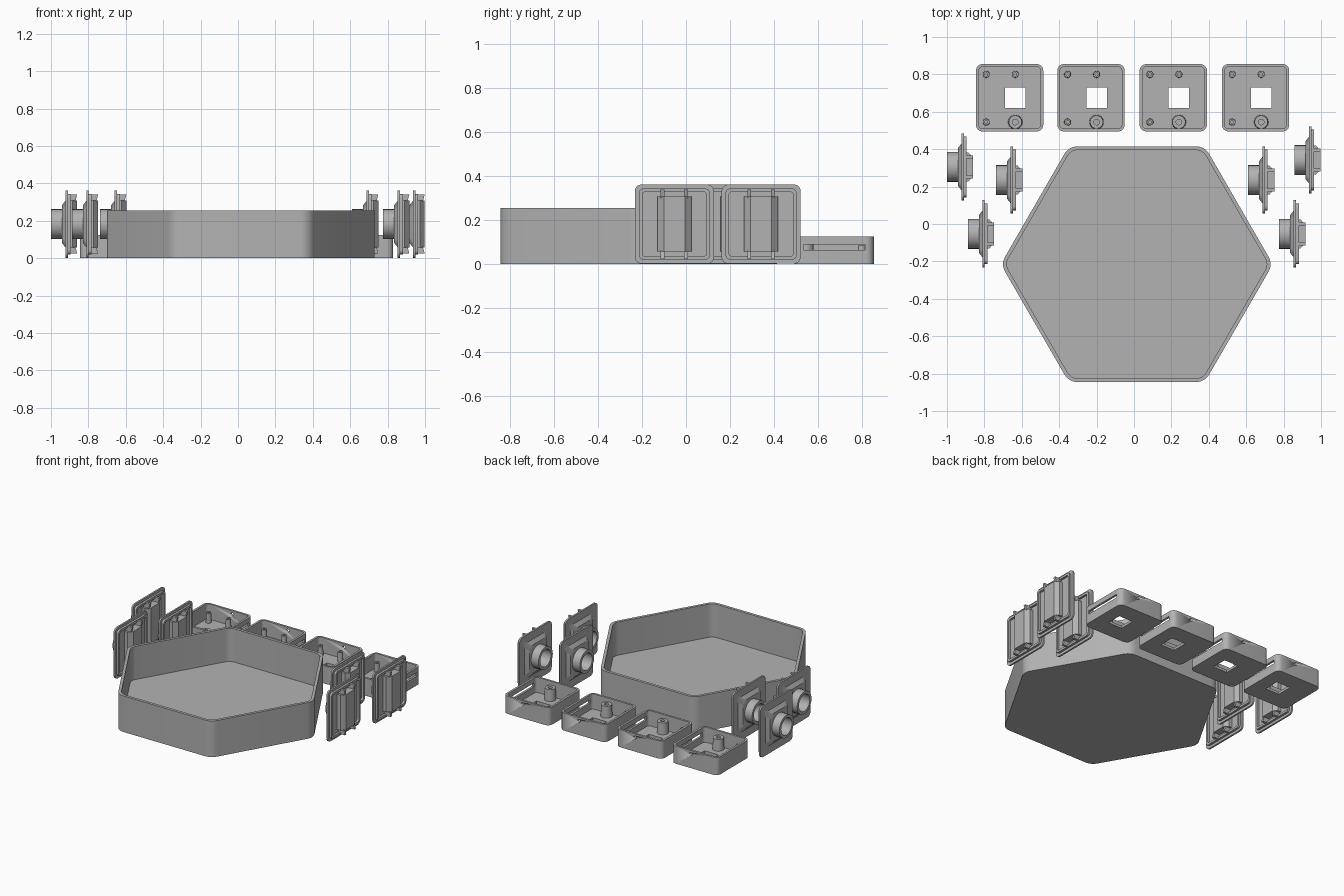
import bpy, bmesh, math
from mathutils import Vector

if "Cube" in bpy.data.objects:
    bpy.data.objects.remove(bpy.data.objects["Cube"])

grey = bpy.data.materials.new("light_grey")
grey.diffuse_color = (0.45, 0.45, 0.45, 1)
grey.use_nodes = True
grey.node_tree.nodes["Principled BSDF"].inputs["Base Color"].default_value = grey.diffuse_color


def ring(n, apothem, r, h, phase, axis='Z', seg=6, cx=0, cy=0):
    """Regular n-gon with rounded corners, at height h along the axis."""
    d = (apothem - r) / math.cos(math.pi / n)
    pts = []
    for k in range(n):
        a = phase + 2 * math.pi * k / n
        for j in range(seg + 1):
            b = a - math.pi / n + 2 * math.pi / n * j / seg
            u = cx + d * math.cos(a) + r * math.cos(b)
            v = cy + d * math.sin(a) + r * math.sin(b)
            pts.append(Vector((u, v, h)) if axis == 'Z' else Vector((h, u, v)))
    return pts


def loft(name, rings, loc=(0, 0, 0), smooth=True):
    """Skin a stack of rings and cap both ends."""
    bm = bmesh.new()
    vs = [[bm.verts.new(p) for p in r] for r in rings]
    for a, b in zip(vs, vs[1:]):
        for i in range(len(a)):
            j = (i + 1) % len(a)
            bm.faces.new((a[i], a[j], b[j], b[i]))
    bm.faces.new(vs[0][::-1])
    bm.faces.new(vs[-1])
    bmesh.ops.remove_doubles(bm, verts=bm.verts, dist=1e-5)
    bmesh.ops.recalc_face_normals(bm, faces=bm.faces)
    me = bpy.data.meshes.new(name)
    bm.to_mesh(me)
    bm.free()
    me.materials.append(grey)
    ob = bpy.data.objects.new(name, me)
    bpy.context.collection.objects.link(ob)
    ob.location = loc
    if smooth:
        select(ob)
        bpy.ops.object.shade_smooth_by_angle(angle=math.radians(35))
    return ob


def select(ob):
    bpy.ops.object.select_all(action='DESELECT')
    ob.select_set(True)
    bpy.context.view_layer.objects.active = ob


def block(name, x, y, z):
    """Box from three (min, max) ranges."""
    rect = [(x[0], y[0]), (x[1], y[0]), (x[1], y[1]), (x[0], y[1])]
    return loft(name, [[Vector((a, b, h)) for a, b in rect] for h in z], smooth=False)


def cut(ob, cutter):
    mod = ob.modifiers.new("cut", 'BOOLEAN')
    mod.operation, mod.solver, mod.object = 'DIFFERENCE', 'EXACT', cutter
    select(ob)
    bpy.ops.object.modifier_apply(modifier=mod.name)
    bpy.data.objects.remove(cutter)


def place(parts, spots):
    """Put the parts at the first spot and linked copies at the others."""
    for i, s in enumerate(spots):
        for p in parts:
            ob = p
            if i:
                ob = p.copy()
                ob.name = p.name + "_" + str(i + 1)
                bpy.context.collection.objects.link(ob)
            ob.location = s


# Hexagonal tray
loft("hexagon_tray", [ring(6, a, r, h, 0) for a, r, h in
     [(0.63, 0.08, 0), (0.63, 0.08, 0.255), (0.61, 0.06, 0.255), (0.61, 0.06, 0.02)]],
     (0.015, -0.215, 0))

# Square open boxes with floor window, side slot and pin hole
Q = math.pi / 4
box = loft("square_box", [ring(4, a, r, h, Q) for a, r, h in
           [(0.18, 0.035, 0), (0.18, 0.035, 0.125), (0.165, 0.02, 0.125), (0.165, 0.02, 0.018)]])
cut(box, block("window_cutter", (-0.025, 0.085), (-0.055, 0.055), (-0.05, 0.06)))
cut(box, block("slot_cutter", (0.14, 0.2), (-0.14, 0.14), (0.065, 0.09)))
hole = loft("pin_cutter", [ring(4, 0.011, 0.011, h, 0, 'X', 3) for h in (-0.04, 0.04)])
hole.rotation_euler.z = math.pi / 2
hole.location = (0.03, 0.175, 0.1)
bpy.context.view_layer.update()
cut(box, hole)


# Hollow posts standing on the box floor
def post(name, x, y, ro, ri, top):
    return loft(name, [ring(4, r, r, h, 0, 'Z', 5, x, y) for r, h in
                [(ro * 1.1, 0.015), (ro, top), (ri, top), (ri, 0.03)]])


posts = [post("corner_post_back", -0.125, 0.125, 0.017, 0.008, 0.085),
         post("middle_post_back", 0.03, 0.125, 0.017, 0.008, 0.085),
         post("corner_post_front", -0.125, -0.13, 0.017, 0.008, 0.085),
         post("large_post", 0.03, -0.13, 0.035, 0.015, 0.1)]
place([box] + posts, [(x, 0.675, 0) for x in (-0.665, -0.23, 0.21, 0.65)])

# Upright panel: tube, tapered collar, plate and raised frame
profile = [(0.06, 0.06, 0.078), (0.06, 0.06, 0), (0.08, 0.08, 0), (0.08, 0.08, 0.058),
           (0.1, 0.03, 0.058), (0.125, 0.03, 0.078), (0.18, 0.03, 0.078), (0.18, 0.03, 0.09),
           (0.162, 0.022, 0.09), (0.162, 0.022, 0.105), (0.146, 0.012, 0.105),
           (0.146, 0.012, 0.09)]
panel = loft("upright_panel", [ring(4, a, r, h, Q, 'X') for a, r, h in profile])

# Raised channel running up the panel
channel_shape = [(0.085, -0.077), (0.115, -0.077), (0.14, -0.048),
                 (0.14, 0.048), (0.115, 0.077), (0.085, 0.077)]
channel = loft("panel_channel", [[Vector((x, y, h)) for x, y in channel_shape]
               for h in (-0.125, 0.125)], smooth=False)

# Wedge clips at both ends of the channel
clips = []
for sy in (-1, 1):
    for sz in (-1, 1):
        tri = [(0.085, 0.12), (0.13, 0.12), (0.14, 0.158), (0.085, 0.158)]
        clips.append(loft("channel_clip", [[Vector((x, sy * y, sz * z)) for x, z in tri]
                     for y in (0.045, 0.062)], smooth=False))

place([panel, channel] + clips,
      [(x, y, 0.182) for x, y in [(-1, 0.305), (-0.737, 0.235), (-0.888, -0.053),
                                  (0.61, 0.235), (0.858, 0.342), (0.776, -0.053)]])
